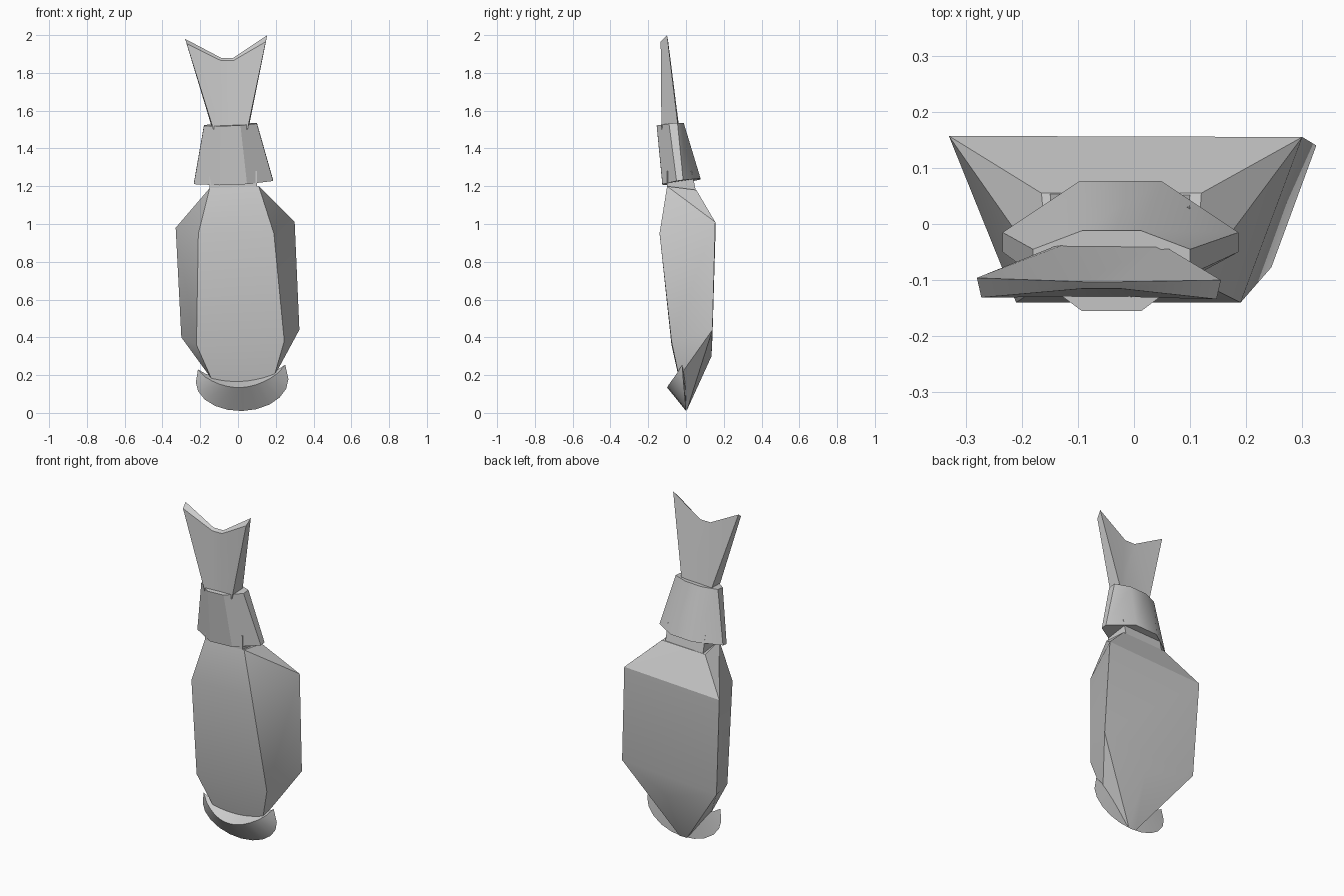
import bpy
import bmesh
import math
from mathutils import Vector

cube = bpy.data.objects.get("Cube")
if cube:
    bpy.data.objects.remove(cube, do_unlink=True)

# One plain grey for every part
grey = bpy.data.materials.new("plain_grey")
grey.use_nodes = True
grey.diffuse_color = (0.6, 0.6, 0.6, 1)
grey.node_tree.nodes["Principled BSDF"].inputs["Base Color"].default_value = grey.diffuse_color


def finish(name, bm, angle=30):
    bmesh.ops.recalc_face_normals(bm, faces=bm.faces)
    mesh = bpy.data.meshes.new(name)
    bm.to_mesh(mesh)
    bm.free()
    mesh.materials.append(grey)
    obj = bpy.data.objects.new(name, mesh)
    bpy.context.collection.objects.link(obj)
    bpy.ops.object.select_all(action='DESELECT')
    obj.select_set(True)
    bpy.context.view_layer.objects.active = obj
    bpy.ops.object.shade_smooth_by_angle(angle=math.radians(angle))
    return obj


def hull(name, points):
    bm = bmesh.new()
    for p in points:
        bm.verts.new(p)
    bmesh.ops.convex_hull(bm, input=bm.verts)
    loose = [v for v in bm.verts if not v.link_faces]
    bmesh.ops.delete(bm, geom=loose, context='VERTS')
    return finish(name, bm)


def loft(name, rings, caps=True, closed=True):
    bm = bmesh.new()
    rows = [[bm.verts.new(p) for p in ring] for ring in rings]
    n = len(rows[0])
    for a, b in zip(rows, rows[1:]):
        for i in range(n if closed else n - 1):
            j = (i + 1) % n
            bm.faces.new((a[i], a[j], b[j], b[i]))
    if caps:
        bm.faces.new(rows[0])
        bm.faces.new(rows[-1])
    bmesh.ops.remove_doubles(bm, verts=bm.verts, dist=0.0005)
    return finish(name, bm)


# Body: narrow front panel, wide back panel, running down to a point
hull("body", [
    (-.15, -.10, 1.19), (.11, -.10, 1.20), (.12, .055, 1.18), (-.165, .055, 1.17),
    (-.21, -.14, .95), (.19, -.14, .95), (.30, .155, 1.01), (-.33, .157, .98),
    (-.22, -.077, .36), (.245, -.077, .38), (.325, .14, .44), (-.30, .14, .40),
    (-.14, -.037, .18), (.19, -.037, .19), (.03, .135, .30),
    (-.01, .004, .012), (.04, .004, .012)])

# Neck stub inside the collar
hull("neck", [(x, y, z) for z, back in ((1.14, .06), (1.28, .03))
              for x in (-.15, .10) for y in (-.10, back)])


# Collar: tapered eight-sided sleeve
def collar_ring(cx, half, flat, front, back, side_front, side_back, z, tilt):
    ring = []
    for x, y in ((-flat, front), (flat, front), (half, side_front), (half, side_back),
                 (flat, back), (-flat, back), (-half, side_back), (-half, side_front)):
        ring.append((cx + x, y, z + tilt * (y - front) + .04 * x))
    return ring


loft("collar", [collar_ring(-.024, .21, .072, -.125, .077, -.05, -.015, 1.208, .15),
                collar_ring(-.04, .14, .053, -.155, -.012, -.09, -.045, 1.52, .09)])

# Tail: two flared wings around a notch, hollowed at the back
front_base = [(-.13, -.13, 1.50), (-.08, -.13, 1.50), (-.01, -.13, 1.50), (.05, -.13, 1.50)]
back_base = [(.055, -.04, 1.50), (.045, -.035, 1.50), (-.12, -.035, 1.50), (-.135, -.037, 1.50)]
front_top = [(-.272, -.131, 1.955), (-.09, -.115, 1.865), (-.025, -.115, 1.865), (.147, -.134, 1.965)]
back_top = [(.155, -.10, 2.0), (-.025, -.103, 1.88), (-.09, -.103, 1.88), (-.28, -.096, 1.98)]
bm = bmesh.new()
low = [bm.verts.new(p) for p in front_base + back_base]
top = [bm.verts.new(p) for p in front_top + back_top]
for i in range(8):
    j = (i + 1) % 8
    bm.faces.new((low[i], low[j], top[j], top[i]))
for i in range(3):
    bm.faces.new((top[i], top[i + 1], top[6 - i], top[7 - i]))
bm.faces.new(low)
finish("tail", bm)

# Lip: crescent scoop below the front panel
outer, rim, inner = [], [], []
tip_left, tip_right = Vector((-.212, -.022, .23)), Vector((.25, -.02, .255))
steps = 12
for i in range(steps + 1):
    t = i / steps
    chord = tip_left.lerp(tip_right, t)
    s = math.sin(math.pi * t)
    a = math.radians(200 + 140 * t)
    lean = .12 * (t - .5) * s
    swell = math.cos(a) / math.cos(math.radians(200)) * -1
    x_out = .022 + .245 * math.cos(math.radians(162 + 216 * t))
    z_out = .17 + .16 * math.sin(math.radians(162 + 216 * t))
    outer.append((x_out, -.02 * (1 - s), max(z_out + .02 * (t - .5), .004)))
    rim.append((chord.x, -.02 - .08 * s ** .8, chord.z - .108 * s ** .7))
    inner.append((chord.x * .97, -.02 + .02 * s, chord.z - .06 * s ** .6))
for curve in (outer, rim, inner):
    curve[0], curve[-1] = tuple(tip_left), tuple(tip_right)
loft("lip", [outer, rim, inner, outer], caps=False, closed=False)
